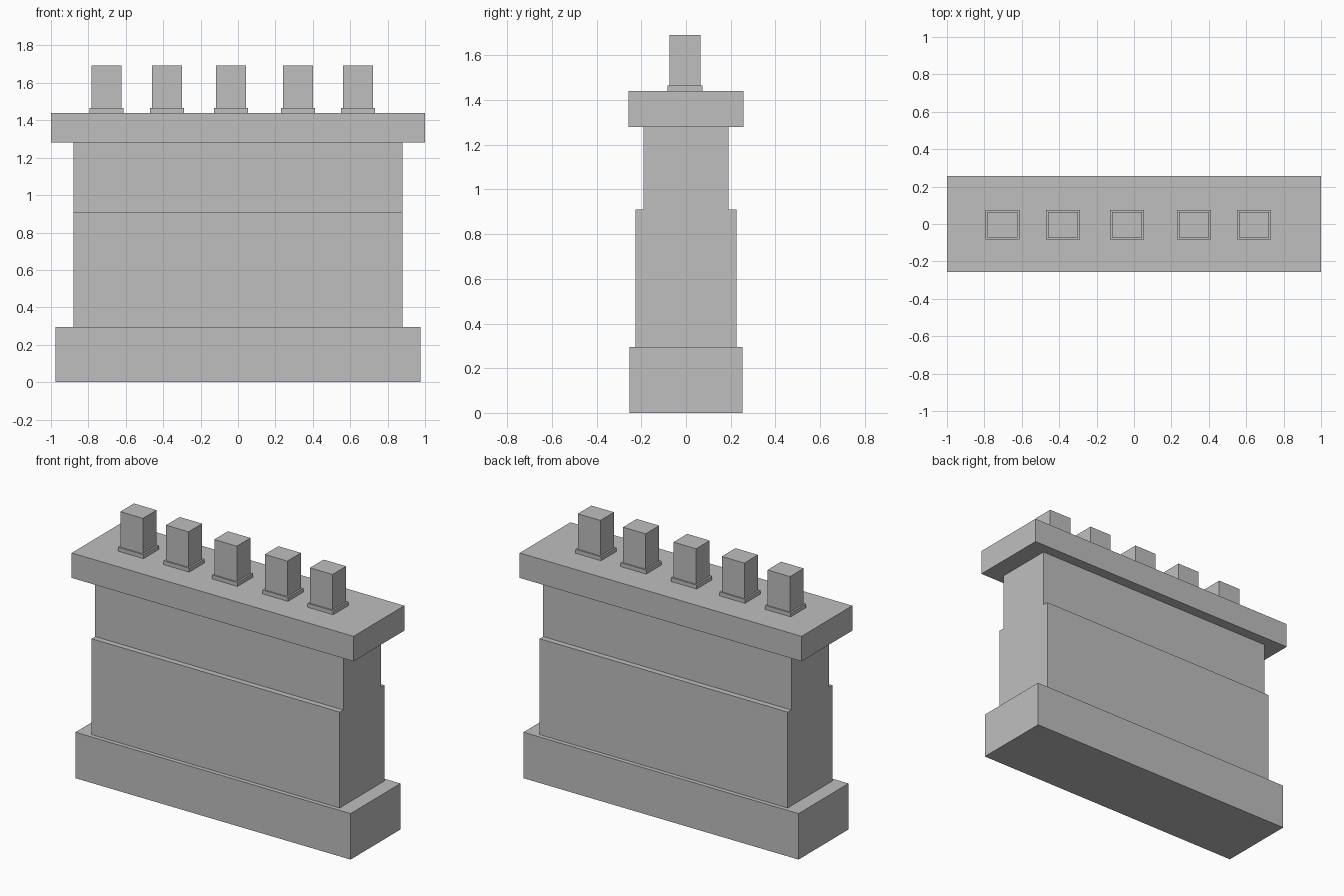
import bpy
import bmesh
from mathutils import Matrix, Vector

default = bpy.data.objects.get("Cube")
if default:
    bpy.data.objects.remove(default, do_unlink=True)

# One plain stone grey for the whole chimney stack
stone = bpy.data.materials.new("stone_grey")
stone.use_nodes = True
grey = (0.52, 0.52, 0.52, 1)
stone.diffuse_color = grey
stone.node_tree.nodes["Principled BSDF"].inputs["Base Color"].default_value = grey


def block(name, width, depth, bottom, top, x=0, y=0):
    """Flat-faced box between two heights, centred on x, y."""
    bm = bmesh.new()
    place = Matrix.Translation(Vector((x, y, (bottom + top) / 2)))
    size = Matrix.Diagonal((width, depth, top - bottom, 1))
    bmesh.ops.create_cube(bm, size=1, matrix=place @ size)
    mesh = bpy.data.meshes.new(name)
    bm.to_mesh(mesh)
    bm.free()
    mesh.materials.append(stone)
    obj = bpy.data.objects.new(name, mesh)
    bpy.context.collection.objects.link(obj)
    return obj


# Stepped stack, from the plinth up
block("plinth", 1.952, 0.506, 0, 0.295)
block("lower_shaft", 1.76, 0.452, 0.295, 0.91)
block("upper_shaft", 1.76, 0.38, 0.91, 1.28)
block("cap_slab", 2.0, 0.515, 1.28, 1.44)

# Row of unevenly spaced square pots, each on a thin collar
for i, x in enumerate((-0.704, -0.38, -0.037, 0.321, 0.642), 1):
    block(f"pot_collar_{i}", 0.182, 0.156, 1.44, 1.465, x, -0.004)
    block(f"chimney_pot_{i}", 0.16, 0.138, 1.465, 1.692, x, -0.004)
